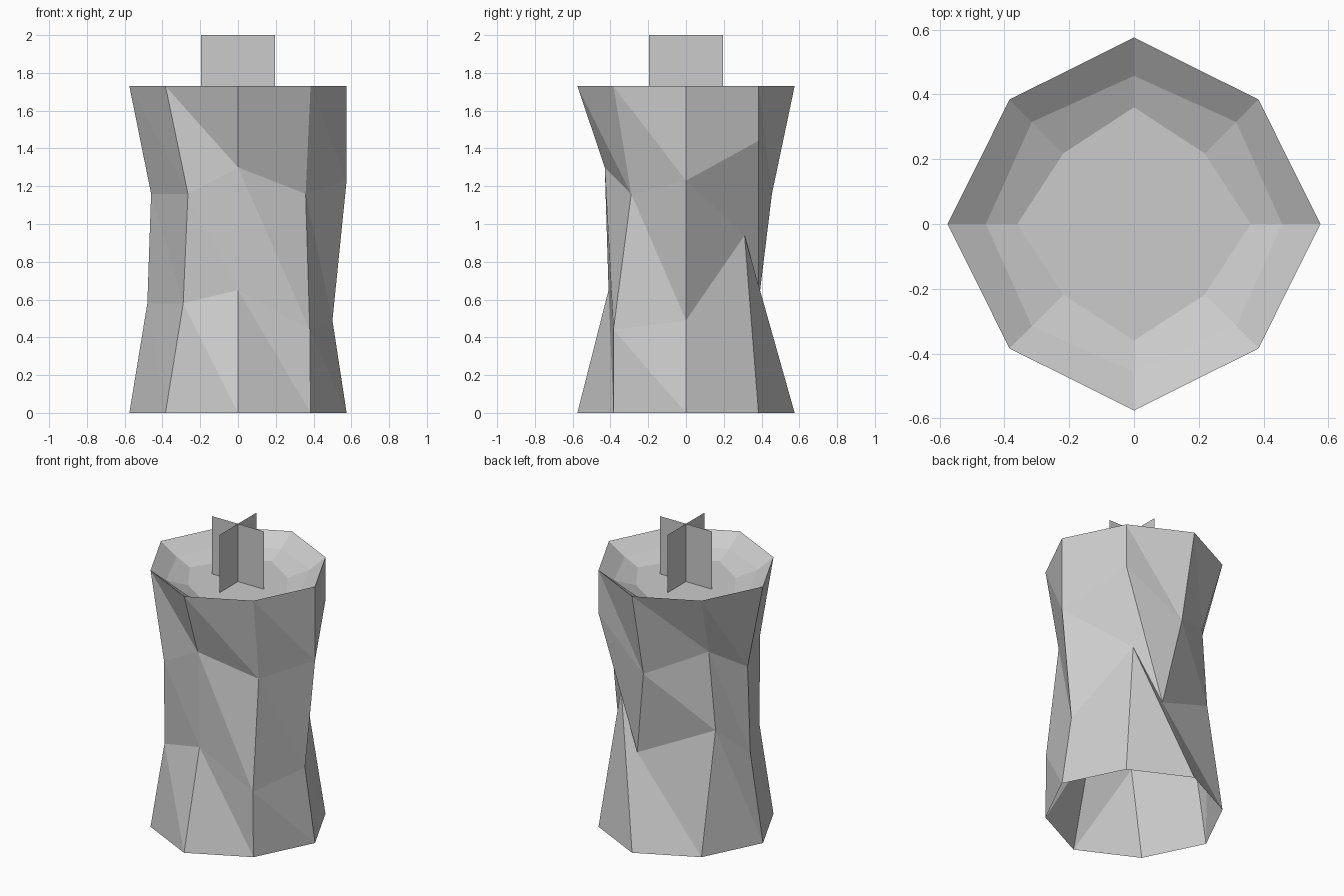
import bpy, bmesh

if "Cube" in bpy.data.objects:
    bpy.data.objects.remove(bpy.data.objects["Cube"])

# Compass columns of the eight-sided body, starting at +x, counter-clockwise
UNIT = [(1, 0), (1, 1), (0, 1), (-1, 1), (-1, 0), (-1, -1), (0, -1), (1, -1)]


def ring(card, diag, z):
    """Octagon with separate reach along the axes and the diagonals."""
    return [(x * (diag if x and y else card), y * (diag if x and y else card), z)
            for x, y in UNIT]


def finish(name, bm):
    mesh = bpy.data.meshes.new(name)
    bm.to_mesh(mesh)
    bm.free()
    obj = bpy.data.objects.new(name, mesh)
    bpy.context.collection.objects.link(obj)
    return obj


# Candle body: open base, two hand-melted rings, rim, dished top
lower_melt = [(0.50, 0, 0.49), (0.267, 0.31, 0.94), (0.095, 0.384, 0.58), (-0.386, 0.236, 0.80),
              (-0.48, 0, 0.58), (-0.29, -0.37, 0.58), (0, -0.41, 0.65), (0.38, -0.384, 0.44)]
upper_melt = [(0.575, 0, 1.23), (0.384, 0.384, 1.44), (0, 0.455, 1.16), (-0.34, 0.243, 1.32),
              (-0.46, 0, 1.16), (-0.265, -0.41, 1.16), (0, -0.43, 1.30), (0.358, -0.29, 1.16)]
rings = [ring(0.575, 0.384, 0), lower_melt, upper_melt, ring(0.575, 0.384, 1.73),
         ring(0.457, 0.315, 1.655), ring(0.36, 0.218, 1.61)]

bm = bmesh.new()
loops = [[bm.verts.new(p) for p in r] for r in rings]
for k, (low, high) in enumerate(zip(loops, loops[1:])):
    for i in range(8):
        j = (i + 1) % 8
        if k < 3:  # uneven wall facets, each folded along the same diagonal
            bm.faces.new((low[i], low[j], high[i]))
            bm.faces.new((low[j], high[j], high[i]))
        else:      # flat facets of the dish
            bm.faces.new((low[i], low[j], high[j], high[i]))
bm.faces.new(loops[-1])
finish("candle_body", bm)

# Wick: two crossed upright cards
bm = bmesh.new()
for dx, dy in ((0.195, 0), (0, 0.195)):
    bm.faces.new([bm.verts.new(p) for p in (
        (-dx, -dy, 1.61), (dx, dy, 1.61), (dx, dy, 2), (-dx, -dy, 2))])
finish("wick", bm)
